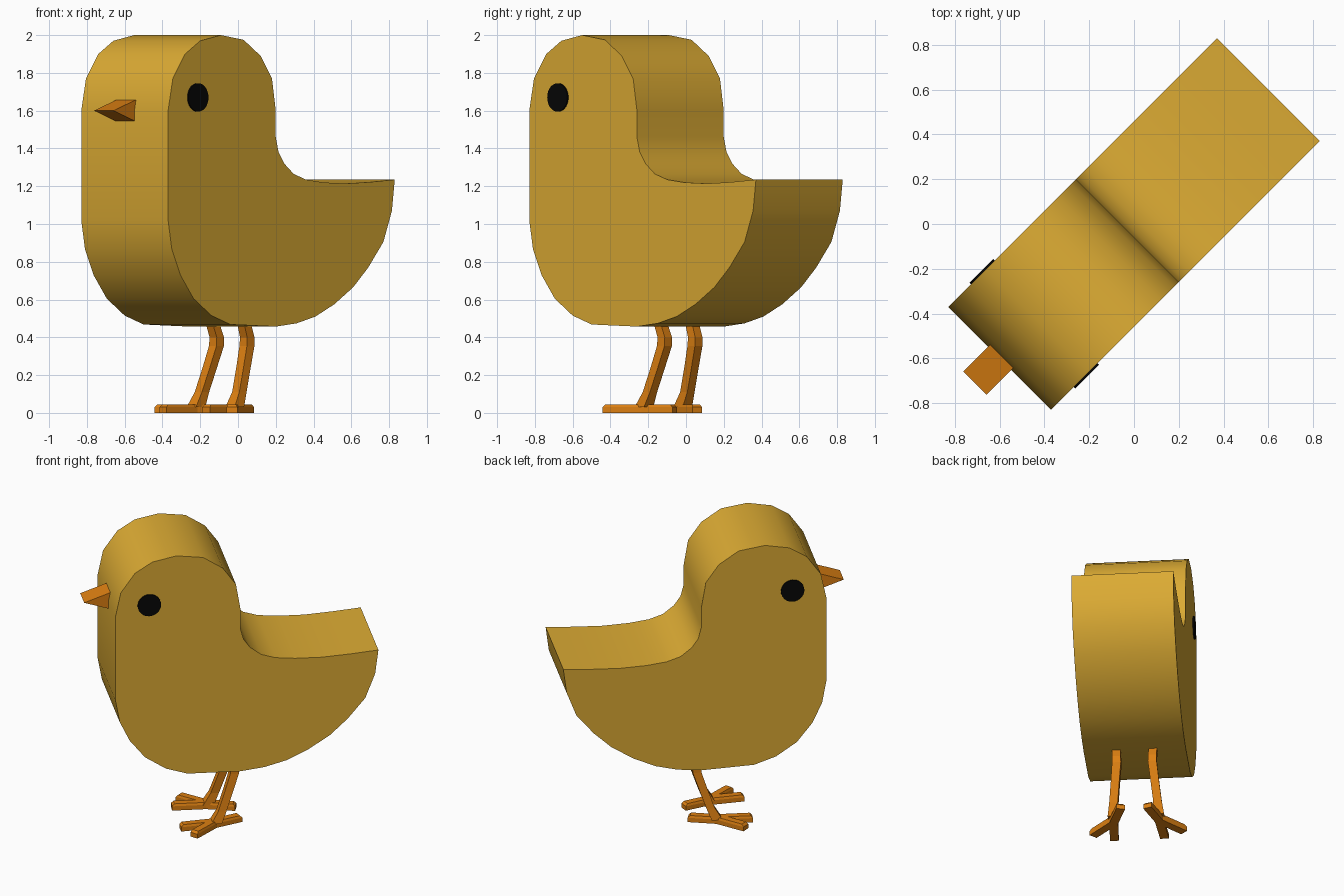
import bpy, bmesh, math
from mathutils import Vector

if "Cube" in bpy.data.objects:
    bpy.data.objects.remove(bpy.data.objects["Cube"])

R = math.sqrt(0.5)


def P(u, v, z):
    """u runs from beak to tail (diagonal), v runs across the body."""
    return ((u + v) * R, (u - v) * R, z)


def material(name, rgb):
    m = bpy.data.materials.new(name)
    m.diffuse_color = (*rgb, 1)
    m.use_nodes = True
    m.node_tree.nodes["Principled BSDF"].inputs["Base Color"].default_value = m.diffuse_color
    return m


YELLOW = material("chick yellow", (0.72, 0.41, 0.034))
ORANGE = material("orange", (0.72, 0.215, 0.006))
BLACK = material("black", (0.002, 0.002, 0.002))


def loft(name, rings, mat, smooth=None):
    """Join equal-sized rings of points into a closed solid with end caps."""
    bm = bmesh.new()
    vs = [[bm.verts.new(p) for p in ring] for ring in rings]
    n = len(rings[0])
    for a, b in zip(vs, vs[1:]):
        for i in range(n):
            j = (i + 1) % n
            bm.faces.new((a[i], a[j], b[j], b[i]))
    bm.faces.new(vs[0])
    bm.faces.new(vs[-1])
    bmesh.ops.recalc_face_normals(bm, faces=bm.faces[:])
    me = bpy.data.meshes.new(name)
    bm.to_mesh(me)
    bm.free()
    me.materials.append(mat)
    if smooth:
        me.polygons.foreach_set("use_smooth", [True] * len(me.polygons))
        me.set_sharp_from_angle(angle=math.radians(smooth))
    ob = bpy.data.objects.new(name, me)
    bpy.context.collection.objects.link(ob)
    return ob


# Body: side profile as seen on the near side in the front view (x, z)
profile = [(-.37, 1.02), (-.37, 1.6), (-.345, 1.77), (-.28, 1.9), (-.2, 1.97),
           (-.09, 2.0), (.03, 1.975), (.12, 1.89), (.18, 1.77), (.2, 1.6),
           (.2, 1.46), (.215, 1.38), (.245, 1.32), (.295, 1.265), (.36, 1.235),
           (.45, 1.22), (.57, 1.214), (.7, 1.222), (.83, 1.235),
           (.815, 1.07), (.77, .905), (.69, .77), (.61, .665), (.51, .575),
           (.41, .51), (.31, .474), (.2, .457), (-.04, .468), (-.14, .515),
           (-.235, .605), (-.305, .73), (-.35, .865)]
loft("body", [[P((x - .23) / R, v, z) for x, z in profile] for v in (-.325, .325)],
     YELLOW, 40)

# Beak: wedge with a horizontal front edge
loft("beak", [[P(-.83, v, 1.54), P(-.83, v, 1.66), P(-1.005, v, 1.6)]
              for v in (-.073, .073)], ORANGE)


def foot_ring(s, w, trim, z):
    """Y-shaped outline: three toes around a hub."""
    hub = Vector((-.18, .145))
    toes = [Vector(t) - hub for t in ((0, .085), (-.4, .16), (-.335, .29))]
    toes = [(math.atan2(t.y, t.x) % math.tau, t.length - trim) for t in toes]
    toes.sort()
    pts = []
    for i, (a, length) in enumerate(toes):
        d = Vector((math.cos(a), math.sin(a)))
        side = Vector((-d.y, d.x)) * w
        pts += [hub + d * length - side, hub + d * length + side]
        half = ((toes[(i + 1) % 3][0] - a) % math.tau) / 2
        m = a + half
        pts.append(hub + Vector((math.cos(m), math.sin(m))) * w / math.sin(half))
    return [P(p.x, s * p.y, z) for p in pts]


for s, side in ((-1, "left"), (1, "right")):
    # Eye plate
    loft(side + "_eye",
         [[P(-.63 + .075 * math.cos(t * math.tau / 28), s * v,
             1.67 + .075 * math.sin(t * math.tau / 28)) for t in range(28)]
          for v in (.32, .334)], BLACK)
    # Leg: four-sided tube bent at the knee, flared at the ankle
    path = [(-.09, .117, .54, .026), (-.067, .117, .46, .026),
            (-.045, .114, .40, .027), (-.047, .114, .355, .028),
            (-.085, .126, .24, .027), (-.13, .14, .11, .027),
            (-.17, .145, .03, .035)]
    loft(side + "_leg",
         [[P(u + a * h, s * (v + b * h), z)
           for a, b in ((-1, -1), (1, -1), (1, 1), (-1, 1))]
          for u, v, z, h in path], ORANGE)
    # Foot: flat three-toed slab with sloped tips
    loft(side + "_foot", [foot_ring(s, .028, 0, 0), foot_ring(s, .028, 0, .03),
                          foot_ring(s, .023, .015, .045)], ORANGE)
